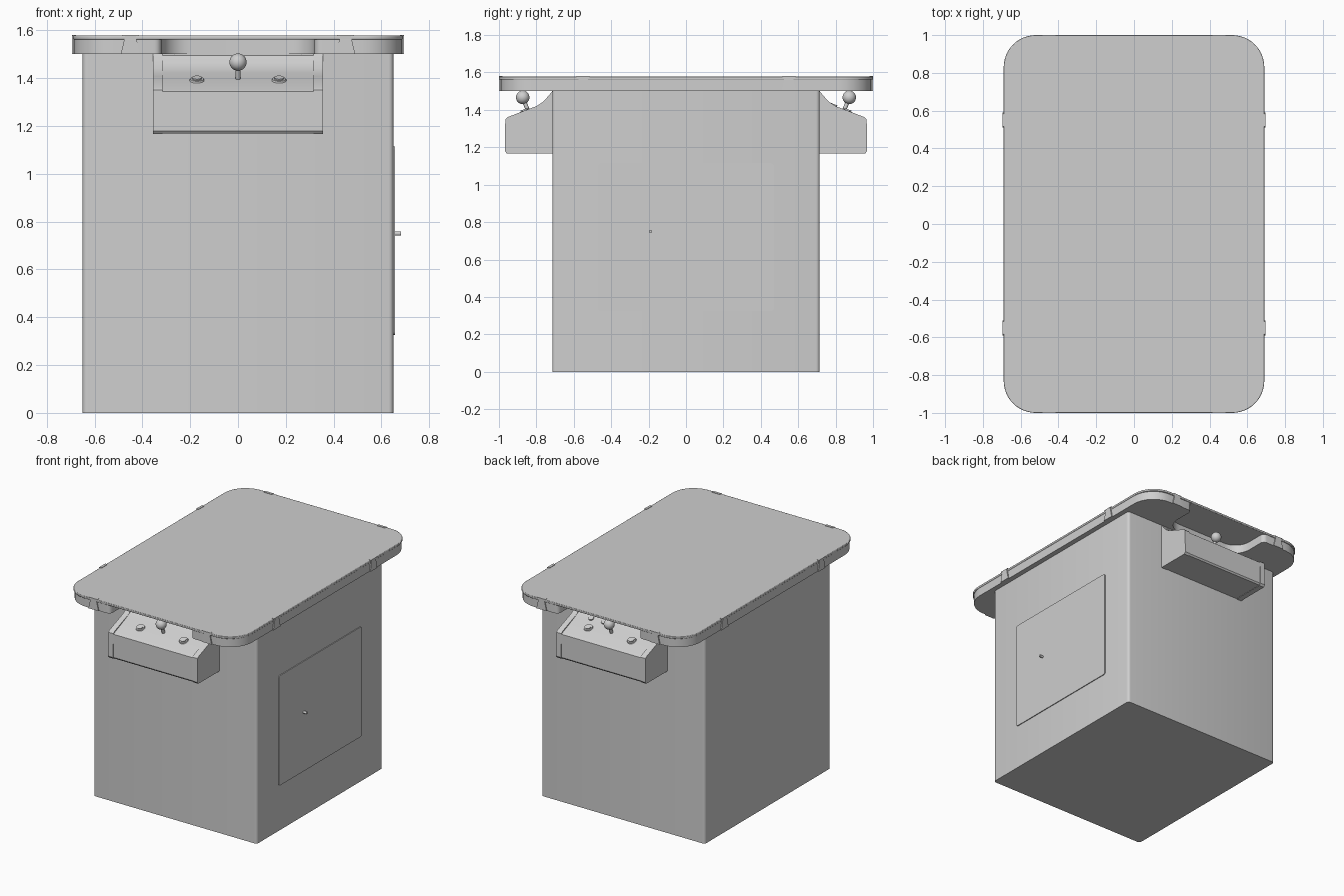
import bpy, bmesh, math
from mathutils import Vector, Matrix

if "Cube" in bpy.data.objects:
    bpy.data.objects.remove(bpy.data.objects["Cube"])

grey = bpy.data.materials.new("light grey")
grey.diffuse_color = (0.62, 0.62, 0.62, 1)
grey.use_nodes = True
grey.node_tree.nodes["Principled BSDF"].inputs["Base Color"].default_value = grey.diffuse_color


def finish(bm, name, matrix=None, bevel=0, smooth=True):
    bmesh.ops.recalc_face_normals(bm, faces=bm.faces)
    if matrix is not None:
        bm.transform(matrix)
    me = bpy.data.meshes.new(name)
    bm.to_mesh(me)
    bm.free()
    me.materials.append(grey)
    ob = bpy.data.objects.new(name, me)
    bpy.context.collection.objects.link(ob)
    if bevel:
        m = ob.modifiers.new("bevel", 'BEVEL')
        m.width, m.segments, m.limit_method = bevel, 2, 'ANGLE'
    if smooth:
        bpy.ops.object.select_all(action='DESELECT')
        ob.select_set(True)
        bpy.context.view_layer.objects.active = ob
        bpy.ops.object.shade_smooth_by_angle(angle=math.radians(35))
    return ob


def prism(name, pts, direction, matrix=None, bevel=0):
    """Extrude a closed outline of 3D points along a direction."""
    bm = bmesh.new()
    face = bm.faces.new([bm.verts.new(p) for p in pts])
    res = bmesh.ops.extrude_face_region(bm, geom=[face])
    verts = [v for v in res["geom"] if isinstance(v, bmesh.types.BMVert)]
    bmesh.ops.translate(bm, verts=verts, vec=direction)
    return finish(bm, name, matrix, bevel)


def rod(name, a, b, r, matrix=Matrix(), sides=16, r2=None):
    a, b = Vector(a), Vector(b)
    bm = bmesh.new()
    bmesh.ops.create_cone(bm, cap_ends=True, segments=sides, radius1=r,
                          radius2=r if r2 is None else r2, depth=(b - a).length)
    rot = (b - a).to_track_quat('Z', 'Y').to_matrix().to_4x4()
    return finish(bm, name, matrix @ Matrix.Translation((a + b) / 2) @ rot)


def arc(cx, cy, r, a0, a1, n=8):
    return [(cx + r * math.cos(math.radians(a0 + (a1 - a0) * i / n)),
             cy + r * math.sin(math.radians(a0 + (a1 - a0) * i / n))) for i in range(n + 1)]


def full_loop(quarter):
    """Mirror a front-right quarter outline into the whole loop."""
    right = quarter + [(x, -y) for x, y in reversed(quarter)]
    return right + [(-x, y) for x, y in reversed(right)]


# cabinet body with slightly rounded upright corners
body = full_loop(arc(0.63, -0.695, 0.02, -90, 0, 4))
prism("cabinet_body", [(x, y, 0) for x, y in body], (0, 0, 1.5))

# table top board with a scooped notch over each control box
notch = arc(0.20, -0.84, 0.12, 90, 0) + [(0.32, -0.97)] + arc(0.35, -0.965, 0.03, 180, 270, 4)
corner = arc(0.515, -0.82, 0.172, -90, 0)
prism("table_board", [(x, y, 1.5) for x, y in full_loop(notch + corner)], (0, 0, 0.062))

# glass sheet over the whole board
glass = arc(0.52, -0.83, 0.17, -90, 0, 12)
prism("glass_top", [(x, y, 1.562) for x, y in full_loop(glass)], (0, 0, 0.016), bevel=0.003)

# glass clips: tapered plate on the rim with a lip over the glass
clip = [(-0.04, 1.5), (0.04, 1.5), (0.022, 1.58), (-0.022, 1.58)]
places = [((s * 0.45, e * 0.99), 0 if e < 0 else 180) for s in (-1, 1) for e in (-1, 1)]
places += [((e * 0.685, s * 0.55), 90 if e > 0 else -90) for s in (-1, 1) for e in (-1, 1)]
for (x, y), deg in places:
    m = Matrix.Translation((x, y, 0)) @ Matrix.Rotation(math.radians(deg), 4, 'Z')
    prism("glass_clip", [(u, -0.01, z) for u, z in clip], (0, 0.012, 0), m)
    lip = [(-0.035, -0.01, 1.577), (0.035, -0.01, 1.577),
           (0.03, 0.008, 1.577), (-0.03, 0.008, 1.577)]
    prism("glass_clip_lip", lip, (0, 0, 0.004), m)

# control boxes, front and back
scoop = [(-0.715, 1.5), (-0.735, 1.475), (-0.765, 1.443), (-0.80, 1.42), (-0.835, 1.407)]
nose = [(-0.955, 1.361), (-0.966, 1.35), (-0.969, 1.18), (-0.957, 1.166), (-0.70, 1.166), (-0.70, 1.5)]
middle = [(-0.712, 1.5), (-0.735, 1.466), (-0.76, 1.44), (-0.79, 1.424), (-0.835, 1.402),
          (-0.955, 1.352), (-0.964, 1.345), (-0.966, 1.18), (-0.957, 1.169), (-0.70, 1.169)]
normal = Vector((0, -0.39, 0.92))
for end, deg in (("front", 0), ("back", 180)):
    m = Matrix.Rotation(math.radians(deg), 4, 'Z')
    prism(end + "_control_box", [(-0.318, y, z) for y, z in middle], (0.636, 0, 0), m)
    for x in (-0.355, 0.315):
        prism(end + "_control_cheek", [(x, y, z) for y, z in scoop + nose], (0.04, 0, 0), m)
    # joystick
    base = Vector((0, -0.846, 1.397))
    tip = Vector((0, -0.873, 1.467))
    rod(end + "_joystick_shaft", base - normal * 0.01, tip, 0.011, m)
    bm = bmesh.new()
    bmesh.ops.create_uvsphere(bm, u_segments=24, v_segments=16, radius=0.036)
    finish(bm, end + "_joystick_ball", m @ Matrix.Translation(tip))
    # fire buttons
    for x in (-0.172, 0.172):
        p = Vector((x, -0.862, 1.391))
        rod(end + "_button_collar", p - normal * 0.005, p + normal * 0.007, 0.033, m, 20, 0.028)
        rod(end + "_button_cap", p, p + normal * 0.013, 0.02, m, 20)

# start buttons on the back panel
m = Matrix.Rotation(math.pi, 4, 'Z')
for x in (-0.2, -0.1):
    p = Vector((x, -0.79, 1.423))
    rod("start_button", p - normal * 0.01, p + normal * 0.008, 0.018, m)

# service door on the right side with its lock
door = full_loop(arc(0.455, -0.38, 0.015, -90, 0, 4))
prism("service_door", [(0.645, y, 0.72 + z) for y, z in door], (0.011, 0, 0))
rod("door_lock", (0.65, -0.19, 0.75), (0.682, -0.19, 0.75), 0.009, sides=12)
